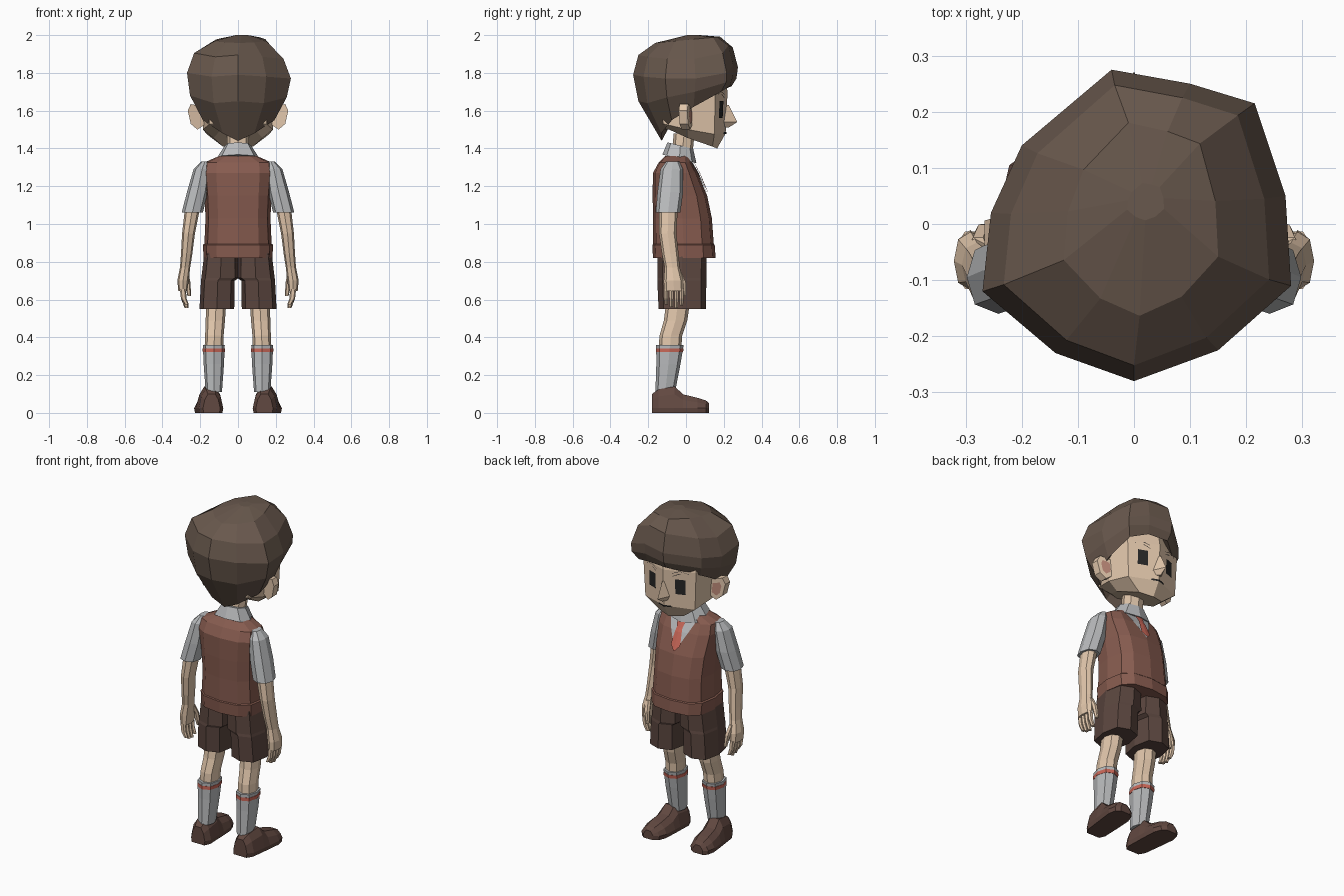
import bpy, bmesh, math
from mathutils import Vector
from mathutils.bvhtree import BVHTree


def material(name, rgb):
    m = bpy.data.materials.new(name)
    m.diffuse_color = (*rgb, 1)
    return m


SKIN = material("skin", (0.76, 0.57, 0.41))
HAIR = material("hair_brown", (0.14, 0.098, 0.074))
VEST = material("vest_brown", (0.24, 0.105, 0.078))
SHORTS = material("shorts_brown", (0.105, 0.062, 0.05))
SHOE = material("shoe_brown", (0.12, 0.065, 0.052))
RED = material("red", (0.6, 0.14, 0.1))
DARK = material("dark", (0.02, 0.02, 0.02))
PINK = material("ear_pink", (0.5, 0.25, 0.19))
CLOTH = material("shirt_grey", (0.48, 0.49, 0.5))


def mesh(name, verts, faces, mat):
    me = bpy.data.meshes.new(name)
    me.from_pydata([tuple(v) for v in verts], [], faces)
    bm = bmesh.new()
    bm.from_mesh(me)
    bmesh.ops.recalc_face_normals(bm, faces=bm.faces[:])
    bm.to_mesh(me)
    bm.free()
    me.materials.append(mat)
    ob = bpy.data.objects.new(name, me)
    bpy.context.collection.objects.link(ob)
    return ob


def loft(name, rings, mat, caps=(True, True)):
    n = len(rings[0])
    verts = [v for r in rings for v in r]
    faces = [(k * n + i, k * n + (i + 1) % n, (k + 1) * n + (i + 1) % n, (k + 1) * n + i)
             for k in range(len(rings) - 1) for i in range(n)]
    if caps[0]:
        faces.append(tuple(range(n)))
    if caps[1]:
        faces.append(tuple(range(len(verts) - n, len(verts))))
    return mesh(name, verts, faces, mat)


def ring(cx, cy, z, rx, ry, n=8, p=0.85, tilt=0.0):
    pts = []
    for i in range(n):
        a = 2 * math.pi * i / n
        c, s = math.cos(a), math.sin(a)
        dy = ry * math.copysign(abs(s) ** p, s)
        pts.append((cx + rx * math.copysign(abs(c) ** p, c), cy + dy, z + tilt * dy))
    return pts


def tube(name, rows, mat, side=1, **kw):
    return loft(name, [ring(side * r[0], *r[1:], **kw) for r in rows], mat)


def decal(name, target, rows, mat, off=0.004):
    """Mirrored strip of (z, x_inner, x_outer) rows laid on the front of target."""
    me = target.data
    tree = BVHTree.FromPolygons([v.co for v in me.vertices], [p.vertices[:] for p in me.polygons])
    verts, faces = [], []
    for s in (1, -1):
        b = len(verts)
        for z, x0, x1 in rows:
            for x in (x0, x1):
                hit = tree.ray_cast(Vector((s * x, 1, z)), Vector((0, -1, 0)))[0]
                verts.append((s * x, (hit.y if hit else 0) + off, z))
        faces += [(b + 2 * i, b + 2 * i + 1, b + 2 * i + 3, b + 2 * i + 2) for i in range(len(rows) - 1)]
    mesh(name, verts, faces, mat)


# Head: half outlines (x, y, z) mirrored into 8-sided rings
def mirrored(half):
    return half + [(-x, y, z) for x, y, z in half[-2:0:-1]]


skull = [(0, .22), (.175, .155), (.2, .01), (.16, -.13), (0, -.18)]
head = loft("head", [
    mirrored([(0, .165, 1.40), (.08, .14, 1.41), (.13, .01, 1.455), (.09, -.09, 1.5), (0, -.12, 1.5)]),
    mirrored([(0, .21, 1.48), (.165, .15, 1.475), (.185, .01, 1.5), (.15, -.12, 1.53), (0, -.15, 1.53)]),
    mirrored([(x, y, 1.70) for x, y in skull]),
    mirrored([(x * .9, y * .9, 1.82) for x, y in skull])], SKIN)
loft("nose", [[(-.012, .2, 1.63), (.012, .2, 1.63), (0, .226, 1.63)],
              [(-.035, .195, 1.54), (.035, .195, 1.54), (0, .272, 1.54)],
              [(-.025, .195, 1.515), (.025, .195, 1.515), (0, .225, 1.51)]], SKIN)
decal("eyes", head, [(1.65, .065, .12), (1.56, .065, .12)], DARK)
decal("eyebrows", head, [(1.685, .05, .055), (1.70, .085, .095), (1.69, .135, .14),
                         (1.685, .13, .135), (1.685, .085, .095), (1.667, .05, .055)], DARK)
decal("mouth", head, [(1.486, 0, .04), (1.476, 0, .045)], DARK, .005)

# Ears
ear = [(.17, 1.53), (.215, 1.50), (.25, 1.53), (.266, 1.60), (.25, 1.635), (.18, 1.62)]
for s in (1, -1):
    front = [(s * x, .035 - (x - .17) * .3, z) for x, z in ear]
    loft("ear", [[(x, y - .045, z) for x, y, z in front], front], SKIN)
    inner = [(s * (.222 + (x - .222) * .55), 0, 1.568 + (z - 1.568) * .6) for x, z in ear]
    mesh("ear_inner", [(x, .039 - (abs(x) - .17) * .3, z) for x, y, z in inner], [tuple(range(6))], PINK)

# Hair: outline x, y, z, then scale and z of the lower row and of the edge
hair = [(0, -.28, 1.79, .9, 1.65, .46, 1.44), (.15, -.225, 1.78, .91, 1.64, .58, 1.48),
        (.28, -.11, 1.77, .92, 1.67, .69, 1.55), (.27, .05, 1.77, .93, 1.70, .80, 1.62),
        (.215, .215, 1.80, .99, 1.75, .86, 1.70), (.1, .25, 1.84, .99, 1.78, .93, 1.73),
        (-.04, .275, 1.83, .97, 1.77, .88, 1.73), (-.2, .14, 1.79, 1.0, 1.73, .92, 1.68),
        (-.255, .02, 1.77, .95, 1.70, .84, 1.62), (-.27, -.12, 1.80, .94, 1.68, .69, 1.55),
        (-.14, -.23, 1.78, .92, 1.64, .58, 1.48)]
loft("hair", [
    [(.02 + x * .12, .04 + y * .12, 2.0) for x, y, *_ in hair],
    [(.01 + x * .5, .01 + y * .62, 1.975 + y * .06) for x, y, *_ in hair],
    [(x * .86, y * .9, z + .105) for x, y, z, *_ in hair],
    [h[:3] for h in hair],
    [(x * a, y * a, za) for x, y, z, a, za, b, zb in hair],
    [(x * b, y * b, zb) for x, y, z, a, za, b, zb in hair],
    [(x * b * .75, y * b * .75, zb + .06) for x, y, z, a, za, b, zb in hair]],
    HAIR, caps=(True, False))

# Neck and collar
tube("neck", [(0, -.025, 1.32, .06, .055), (0, -.01, 1.48, .058, .055)], SKIN)
loft("collar", [ring(0, -.035, 1.345, .115, .09, tilt=-.25), ring(0, -.03, 1.415, .07, .068, tilt=-.25)], CLOTH)

# Vest: z, half width, back y, front y
vest_rows = [(.82, .182, -.175, .157), (.89, .186, -.178, .152), (.895, .178, -.174, .147),
             (1.03, .172, -.174, .137), (1.15, .177, -.177, .112), (1.27, .187, -.175, .062),
             (1.325, .18, -.145, .03), (1.36, .1, -.11, .02)]
vest = loft("vest", [ring(0, (b + f) / 2, z, w, (f - b) / 2, n=12, p=.7) for z, w, b, f in vest_rows], VEST)
decal("shirt_front", vest, [(1.345, 0, .085), (1.325, 0, .08), (1.27, 0, .055), (1.17, 0, .003)], CLOTH, .005)
decal("tie", vest, [(1.335, 0, .03), (1.29, 0, .018), (1.27, 0, .022), (1.20, 0, .03), (1.17, 0, .002)], RED, .012)

for s in (1, -1):
    # Shorts leg, reaching the centre line above the crotch
    tube("shorts_leg", [(.112, -.02, .55, .092, .125), (.107, -.022, .70, .089, .13),
                        (.094, -.022, .715, .1, .13), (.088, -.02, .85, .09, .13)], SHORTS, s, p=.7)
    # Sleeve and arm
    tube("sleeve", [(.175, -.07, 1.33, .02, .035), (.19, -.075, 1.29, .045, .06),
                    (.215, -.083, 1.17, .055, .068), (.242, -.095, 1.06, .056, .065)], CLOTH, s)
    tube("arm", [(.24, -.093, 1.09, .04, .05), (.262, -.097, .95, .034, .046),
                 (.272, -.083, .84, .03, .044), (.28, -.073, .77, .027, .04),
                 (.291, -.066, .70, .03, .052), (.292, -.064, .645, .024, .053)], SKIN, s)
    for i in range(4):
        y = -.105 + i * .027
        drop = (.015, 0, -.004, .008)[i]
        tube("finger", [(.292, y, .655, .016, .0125), (.287, y, .605, .015, .012),
                        (.272, y, .56 + drop, .011, .01)], SKIN, s, n=6)
    tube("thumb", [(.278, -.04, .745, .016, .018), (.268, -.015, .69, .016, .016),
                   (.258, -.008, .62, .01, .01)], SKIN, s, n=6)
    # Leg, sock and stripe
    tube("leg", [(.115, -.04, .60, .054, .063), (.12, -.055, .49, .051, .062),
                 (.125, -.08, .41, .049, .06), (.127, -.085, .34, .05, .06)], SKIN, s)
    tube("sock", [(.128, -.085, .36, .058, .073), (.128, -.093, .26, .054, .064),
                  (.128, -.11, .11, .043, .052)], CLOTH, s)
    tube("sock_stripe", [(.128, -.086, .342, .0595, .0735), (.128, -.0875, .322, .0585, .072)], RED, s)
    # Shoe: y, half width, height of each cross-section, toes turned out
    shoe = [(-.18, .042, .1), (-.145, .06, .125), (-.06, .064, .14), (-.015, .066, .098),
            (.06, .068, .08), (.105, .055, .066), (.123, .03, .05)]
    rings = []
    for y, w, h in shoe:
        cx = .14 + (y + .18) * .08
        prof = [(-w, 0), (-w * 1.08, .025), (-w * .85, h * .7), (-w * .45, h),
                (w * .45, h), (w * .85, h * .7), (w * 1.08, .025), (w, 0)]
        rings.append([(s * (cx + x), y, z) for x, z in prof])
    loft("shoe", rings, SHOE)
